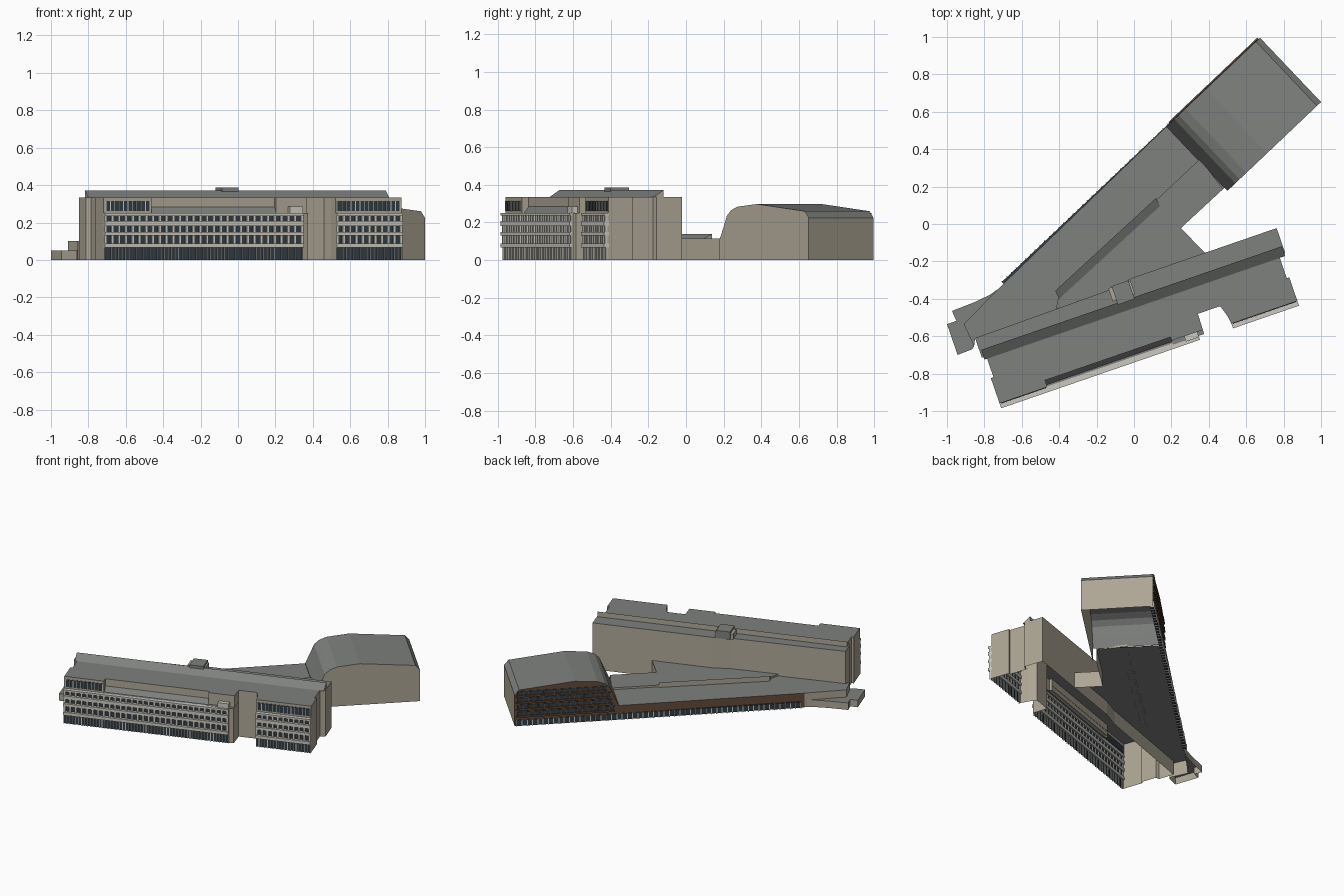
import bpy, math

if "Cube" in bpy.data.objects:
    bpy.data.objects.remove(bpy.data.objects["Cube"])


def material(name, rgb):
    m = bpy.data.materials.new(name)
    m.diffuse_color = (*rgb, 1)
    m.use_nodes = True
    m.node_tree.nodes["Principled BSDF"].inputs["Base Color"].default_value = m.diffuse_color
    return m


ROOF = material("roof_grey", (0.21, 0.22, 0.21))
STONE = material("stone", (0.42, 0.38, 0.30))
PALE = material("pale_stone", (0.60, 0.58, 0.52))
GLASS = material("glass", (0.03, 0.045, 0.06))
BROWN = material("brown_cladding", (0.13, 0.07, 0.04))


def frame(ox, oy, deg):
    c, s = math.cos(math.radians(deg)), math.sin(math.radians(deg))
    return lambda u, v: (ox + c * u - s * v, oy + s * u + c * v)


F = frame(-0.71, -0.985, 19)     # front wing: u along the facade, v into depth
W = frame(1.0, 0.652, 43.5)      # rear wing: u along it (negative = south west)


def build(name, faces):
    """Make one object from (corner list, material) faces."""
    verts, index, polys, mats, slots = [], {}, [], [], []
    for pts, mat in faces:
        poly = []
        for p in pts:
            k = tuple(round(c, 5) for c in p)
            if k not in index:
                index[k] = len(verts)
                verts.append(k)
            poly.append(index[k])
        polys.append(poly)
        if mat not in mats:
            mats.append(mat)
        slots.append(mats.index(mat))
    me = bpy.data.meshes.new(name)
    me.from_pydata(verts, [], polys)
    for m in mats:
        me.materials.append(m)
    for p, s in zip(me.polygons, slots):
        p.material_index = s
    ob = bpy.data.objects.new(name, me)
    bpy.context.collection.objects.link(ob)
    return ob


def prism(pts, z0, z1, wall=STONE, roof=ROOF, special={}, skip=()):
    """Open-bottomed upright prism over a counter-clockwise outline."""
    out = []
    for i, a in enumerate(pts):
        b = pts[(i + 1) % len(pts)]
        if i not in skip:
            out.append(([(*a, z0), (*b, z0), (*b, z1), (*a, z1)], special.get(i, wall)))
    if roof:
        out.append(([(*p, z1) for p in pts], roof))
    return out


def box(f, u0, u1, v0, v1, z0, z1, mat):
    pts = [f(u0, v0), f(u1, v0), f(u1, v1), f(u0, v1)]
    return prism(pts, z0, z1, mat, mat) + [([(*p, z0) for p in reversed(pts)], mat)]


def mullions(f, u0, u1, v0, v1, z0, z1, pitch, width, mat):
    n = round((u1 - u0) / pitch)
    out = []
    for i in range(n + 1):
        u = u0 + (u1 - u0 - width) * i / n
        out += box(f, u, u + width, v0, v1, z0, z1, mat)
    return out


# Front wing: lower floors and set-back top floor
recess = [(1.159, .135), (1.284, .135), (1.303, .078)]
rear = [(1.684, .16), (1.67, .16), (1.67, .28), (1.706, .29), (1.706, .431), (.89, .431),
        (.76, .41), (-.01, .40), (-.01, .29), (.015, .28), (.015, .17), (0, .17)]
lower = [(0, .02), (1.124, .02), (1.156, .027)] + recess + [(1.311, .02), (1.684, .02)] + rear
upper = ([(0, .027), (.27, .027), (.27, .065), (.98, .065), (.98, .045), (1.156, .045)]
         + recess + [(1.311, .027), (1.684, .027)] + rear)
build("front_wing_lower_walls", prism([F(*p) for p in lower], 0, .25, roof=None,
                                      special={0: GLASS, 6: GLASS}))
build("front_wing_top_floor", prism([F(*p) for p in upper], .25, .335))

# Facade bands and window piers
for side, u0, u1 in (("left", 0, 1.124), ("right", 1.311, 1.684)):
    bands, piers = [], []
    for z0, z1 in ((.066, .088), (.13, .15), (.182, .207), (.236, .25)):
        bands += box(F, u0, u1, 0, .03, z0, z1, PALE)
    for z0, z1 in ((.088, .13), (.15, .182), (.207, .236)):
        piers += mullions(F, u0, u1, .008, .022, z0, z1, .039, .014, PALE)
    piers += mullions(F, u0, u1, .012, .022, 0, .066, .02, .004, PALE)
    build(side + "_facade_bands", bands)
    build(side + "_facade_piers", piers)

# Top floor windows
for side, u0, u1 in (("left", .01, .262), ("right", 1.32, 1.676)):
    build(side + "_top_windows", box(F, u0, u1, .024, .03, .262, .315, GLASS)
          + mullions(F, u0, u1, .021, .027, .262, .315, .025, .004, PALE))

# Terrace with sloping apron in front of the set-back
apron = []
for (va, za), (vb, zb) in (((.02, .25), (.04, .25)), ((.04, .25), (.066, .285))):
    apron.append(([(*F(.27, va), za), (*F(.98, va), za), (*F(.98, vb), zb), (*F(.27, vb), zb)], ROOF))
build("terrace_apron", apron)
build("terrace_stair_box", box(F, 1.05, 1.124, .015, .05, .25, .285, PALE)
      + box(F, .98, 1.156, .022, .046, .247, .251, ROOF))

# Sloped roof monitor along the front wing
L, R = 0.0, 1.70
lo, hi, bk = (.275, .335), (.33, .372), (.33, .335)
pt = lambda u, p: (*F(u, p[0]), p[1])
build("roof_monitor", [
    ([pt(L, lo), pt(R, lo), pt(R, hi), pt(L, hi)], ROOF),
    ([pt(R, bk), pt(L, bk), pt(L, hi), pt(R, hi)], STONE),
    ([pt(L, lo), pt(L, hi), pt(L, bk)], STONE),
    ([pt(R, lo), pt(R, bk), pt(R, hi)], STONE)])
build("roof_plant_box", box(F, .75, .875, .345, .42, .33, .372, STONE)
      + box(F, .77, .865, .32, .425, .33, .386, ROOF))

# Hall: curved roof profile swept across the rear wing's end
D = .474
profile = [(0, 0), (0, .225), (-.03, .26), (-.4, .298), (-.55, .284), (-.6, .265),
           (-.632, .235), (-.66, .17), (-.69, .105), (-.69, 0)]
at = lambda p, q: (*W(p[0], q), p[1])
hall = [([at(p, 0) for p in profile], STONE), ([at(p, D) for p in reversed(profile)], BROWN)]
for i in range(len(profile) - 2):
    a, b = profile[i], profile[i + 1]
    hall.append(([at(a, 0), at(a, D), at(b, D), at(b, 0)], ROOF if i else STONE))
build("hall", hall)

# Hall side windows with projecting ledges
rows = []
for z, end in ((.075, -.665), (.125, -.65), (.175, -.635), (.222, -.61)):
    rows += box(W, end, -.02, D - .005, D + .003, z, z + .028, GLASS)
    rows += box(W, end, -.01, D - .005, D + .010, z - .012, z, BROWN)
    rows += mullions(W, end, -.02, D, D + .006, z, z + .028, .035, .005, BROWN)
build("hall_side_windows", rows)

# Low rear wing
low = [W(-.69, .023), W(-.69, D), W(-1.922, D - .01), (-.91, -.535), (-.855, -.655), F(-.01, .40),
       F(.76, .41), F(.89, .431), F(1.30, .431), W(-1.007, .027)]
build("low_wing", prism(low, 0, .102, special={1: BROWN}, skip=(0, 4, 5, 6, 7)))
build("low_wing_windows", box(W, -1.9, -.01, D - .02, D + .003, .004, .045, GLASS)
      + mullions(W, -1.9, -.01, D - .02, D + .007, 0, .045, .035, .006, PALE))

# Raised roof section and long skylight
raised = [(.353, .348), (0, .016), (-.40, -.36), F(.45, .406), F(.76, .41), F(.89, .431),
          F(1.30, .431), W(-1.007, .027), W(-.70, .023)]
build("raised_roof", prism(raised, .10, .115))
s = [(-.40, -.40), (.139, .096), (.118, .139), (-.421, -.357)]
h = (.115, .115, .138, .138)
t = [(*p, z) for p, z in zip(s, h)]
b = [(*p, .10) for p in s]
build("skylight", [(t, ROOF)] + [([b[i], b[(i + 1) % 4], t[(i + 1) % 4], t[i]], STONE) for i in range(4)])

# Low terrace at the west tip
tip = [(-.711, -.337), (-.77, -.378), (-.85, -.417), (-.973, -.465), (-.95, -.518), (-1, -.535),
       (-.943, -.70), (-.866, -.67), (-.855, -.655), (-.91, -.535)]
build("west_terrace", prism(tip, 0, .05, skip=(8, 9)))
